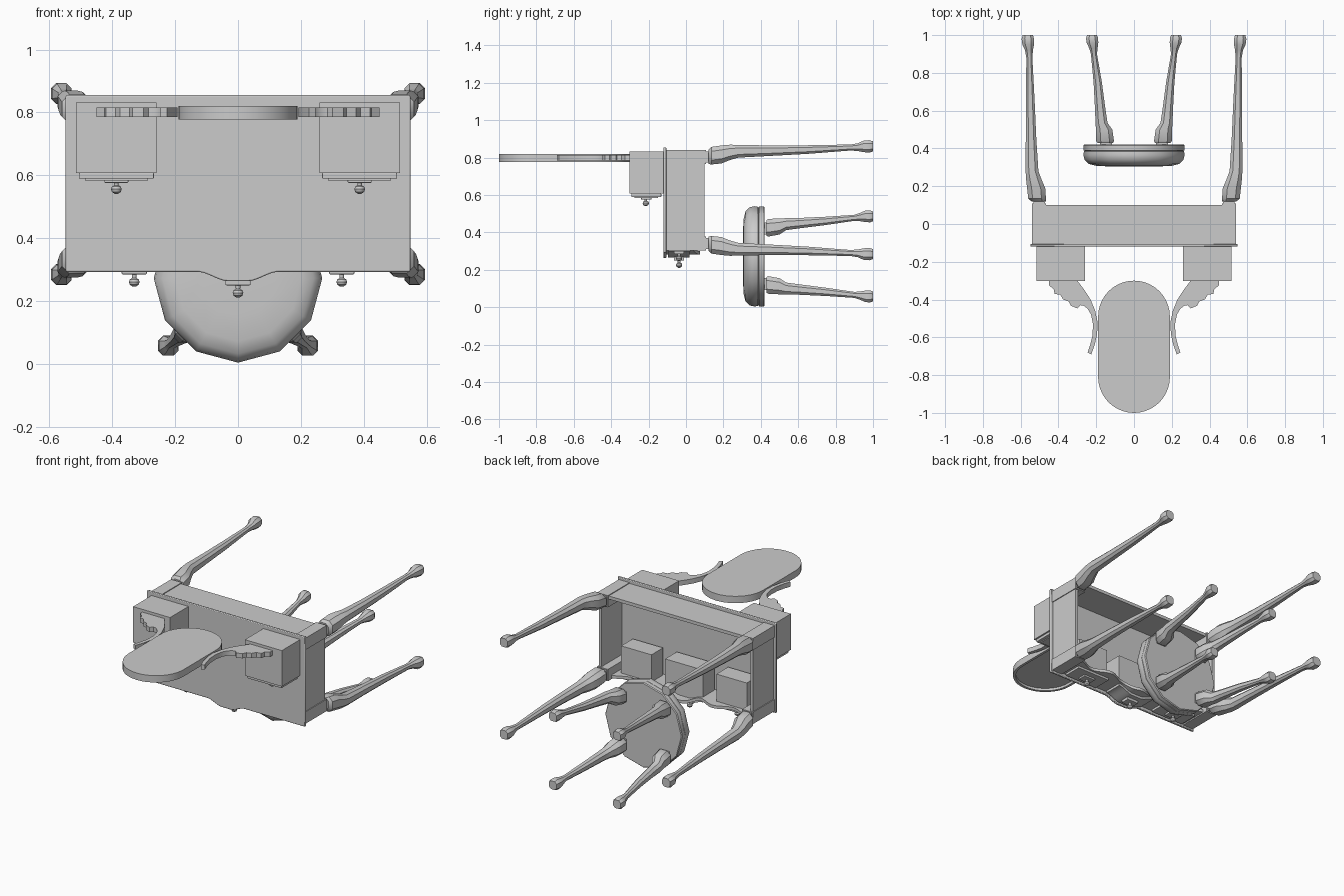
import bpy, bmesh, math
from mathutils import Vector

if "Cube" in bpy.data.objects:
    bpy.data.objects.remove(bpy.data.objects["Cube"])


def finish(bm, name, smooth=False, bevel=0):
    bmesh.ops.recalc_face_normals(bm, faces=bm.faces)
    me = bpy.data.meshes.new(name)
    bm.to_mesh(me)
    bm.free()
    ob = bpy.data.objects.new(name, me)
    bpy.context.collection.objects.link(ob)
    if bevel:
        m = ob.modifiers.new("edge", 'BEVEL')
        m.width, m.segments, m.limit_method = bevel, 2, 'ANGLE'
    if smooth:
        bpy.ops.object.select_all(action='DESELECT')
        ob.select_set(True)
        bpy.context.view_layer.objects.active = ob
        bpy.ops.object.shade_smooth_by_angle(angle=math.radians(35))
    return ob


def loft(name, rings, smooth=False, bevel=0):
    bm = bmesh.new()
    vs = [[bm.verts.new(p) for p in r] for r in rings]
    n = len(rings[0])
    for a, b in zip(vs, vs[1:]):
        for i in range(n):
            j = (i + 1) % n
            bm.faces.new((a[i], a[j], b[j], b[i]))
    bm.faces.new(vs[0])
    bm.faces.new(vs[-1][::-1])
    return finish(bm, name, smooth, bevel)


def box(name, x0, x1, y0, y1, z0, z1, bevel=0):
    q = [(x0, z0), (x1, z0), (x1, z1), (x0, z1)]
    return loft(name, [[(x, y, z) for x, z in q] for y in (y0, y1)], bevel=bevel)


def prism_y(name, pts, y0, y1, bevel=0):
    return loft(name, [[(x, y, z) for x, z in pts] for y in (y0, y1)], True, bevel)


def lathe(name, x, y, prof, n=16):
    # rings of (z, radius) about a line along z
    return loft(name, [[(x + r * math.cos(i * math.tau / n), y + r * math.sin(i * math.tau / n), z)
                        for i in range(n)] for z, r in prof], True)


def knob(name, x, y, z):
    lathe(name, x, y, [(z, .008), (z - .014, .007), (z - .018, .014), (z - .026, .017),
                       (z - .035, .014), (z - .041, .005)])


def bow(x):
    t = min(1, max(0, (abs(x) - .03) / .1))
    return -.03 * (1 - t * t * (3 - 2 * t))


def cabriole(name, sx, sz, zc, secs):
    # tapering eight-sided leg leaning out along the diagonal
    rings = []
    for y, ox, oz, r in secs:
        rings.append([(sx * ox + r * a, y, zc + sz * oz + r * b) for a, b in
                      [(1, .5), (.5, 1), (-.5, 1), (-1, .5), (-1, -.5), (-.5, -1), (.5, -1), (1, -.5)]])
    loft(name, rings, True)


# table top with bowed front edge
xs = [-.13 + .26 * i / 26 for i in range(27)]
prism_y("table_top", [(-.548, .293)] + [(x, .293 + bow(x)) for x in xs]
        + [(.548, .293), (.548, .855), (-.548, .855)], -.12, -.105, .004)

# corner posts, side and back panels
for sx in (-1, 1):
    for sz in (-1, 1):
        x, z = sx * .502, .572 + sz * .231
        box("corner_post", x - .037, x + .037, -.105, .108, z - .037, z + .037)
        box("leg_collar", x - .03, x + .03, .106, .125, z - .03, z + .03)
    box("side_panel", sx * .515, sx * .534, -.105, .10, .37, .775)
box("back_panel", -.47, .47, -.105, .10, .815, .835)

# bowed front apron with scalloped lower edge
bm = bmesh.new()
cols = []
for i in range(61):
    x = -.47 + .94 * i / 60
    yb = .055 + .02 * math.cos(abs(x) / .235 * math.tau * 1.0)
    z = .312 + bow(x)
    cols.append([bm.verts.new(p) for p in
                 [(x, -.105, z), (x, yb, z), (x, yb, z + .018), (x, -.105, z + .018)]])
for a, b in zip(cols, cols[1:]):
    for k in range(4):
        bm.faces.new((a[k], a[(k + 1) % 4], b[(k + 1) % 4], b[k]))
bm.faces.new(cols[0])
bm.faces.new(cols[-1])
finish(bm, "front_apron", True)

# table drawers
for x in (-.33, .33):
    box("drawer_box", x - .105, x + .105, -.095, .02, .32, .50)
    box("drawer_front", x - .115, x + .115, -.095, .025, .297, .313, .003)
    box("drawer_rosette", x - .04, x + .04, -.065, -.01, .285, .298, .003)
    knob("drawer_knob", x, -.037, .287)
dx = [-.13 + .26 * i / 26 for i in range(27)]
prism_y("center_drawer", [(x, .297 + bow(x)) for x in dx] + [(.13, .50), (-.13, .50)], -.095, .02)
box("center_rosette", -.04, .04, -.065, -.01, .25, .27, .003)
knob("center_knob", 0, -.037, .252)

# upper side boxes with their drawers
for sx in (-1, 1):
    x = sx * .387
    box("upper_box", x - .128, x + .128, -.302, -.12, .607, .832)
    box("upper_drawer_front", x - .119, x + .119, -.292, -.132, .589, .608, .003)
    box("upper_drawer_panel", x - .10, x + .10, -.275, -.149, .584, .59)
    box("upper_rosette", x - .038, x + .038, -.24, -.185, .576, .586, .003)
    knob("upper_knob", x, -.215, .582)

# mirror: stadium slab with recessed glass on the -z face
out = []
for c, a0 in ((-.81, math.pi), (-.49, 0)):
    out += [(.19 * math.cos(a0 + i * math.pi / 20), c + .19 * math.sin(a0 + i * math.pi / 20))
            for i in range(21)]
bm = bmesh.new()
lo = [bm.verts.new((x, y, .777)) for x, y in out]
hi = [bm.verts.new((x, y, .82)) for x, y in out]
for i in range(len(out)):
    j = (i + 1) % len(out)
    bm.faces.new((lo[i], lo[j], hi[j], hi[i]))
bm.faces.new(hi)
glass = bm.faces.new(lo[::-1])
bm.normal_update()
bmesh.ops.inset_region(bm, faces=[glass], thickness=.016)
bmesh.ops.inset_region(bm, faces=[glass], thickness=.002, depth=-.014)
finish(bm, "mirror", True)

# scalloped mirror brackets
prof = [(.30, -.30), (.45, -.30), (.45, -.325), (.425, -.345), (.42, -.37), (.39, -.375), (.375, -.40),
        (.345, -.41), (.335, -.432), (.30, -.447), (.285, -.43), (.265, -.433), (.245, -.45), (.227, -.48),
        (.217, -.53), (.22, -.59), (.232, -.64), (.246, -.68), (.226, -.69), (.208, -.64),
        (.195, -.58), (.193, -.52), (.205, -.46), (.23, -.40), (.262, -.35)]
for s in (-1, 1):
    loft("mirror_bracket", [[(s * x, y, z) for x, y in prof] for z in (.785, .815)], True)

# table legs and stool legs
table = [(.12, .505, .232, .038), (.135, .513, .238, .047), (.19, .518, .245, .048), (.235, .53, .256, .041),
         (.28, .54, .262, .034), (.45, .545, .265, .028), (.65, .549, .271, .023), (.88, .554, .282, .016),
         (.92, .556, .284, .021), (.95, .56, .288, .031), (.98, .562, .288, .033), (1.0, .562, .288, .027)]
stool = [(.43, .152, .152, .042), (.44, .153, .153, .047), (.50, .158, .160, .043), (.535, .172, .172, .032),
         (.60, .178, .177, .028), (.75, .192, .190, .022), (.90, .212, .206, .016),
         (.93, .215, .210, .022), (.96, .22, .214, .031), (.985, .222, .214, .032), (1.0, .222, .214, .026)]
for sx in (-1, 1):
    for sz in (-1, 1):
        cabriole("table_leg", sx, sz, .572, table)
        cabriole("stool_leg", sx, sz, .272, stool)
        x, z = sx * .148, .272 + sz * .148
        box("stool_leg_collar", x - .032, x + .032, .418, .435, z - .032, z + .032)


# twelve-sided stool cushion and seat board
def ring(y, r):
    return [(r * math.cos(i * math.tau / 12), y, .272 + r * math.sin(i * math.tau / 12)) for i in range(12)]


loft("stool_cushion", [ring(y, r) for y, r in
     [(.304, .12), (.308, .20), (.318, .24), (.34, .262), (.365, .268), (.385, .265), (.388, .255)]], True)
loft("stool_board", [ring(y, r) for y, r in [(.386, .258), (.39, .267), (.416, .267), (.421, .262)]], True)
